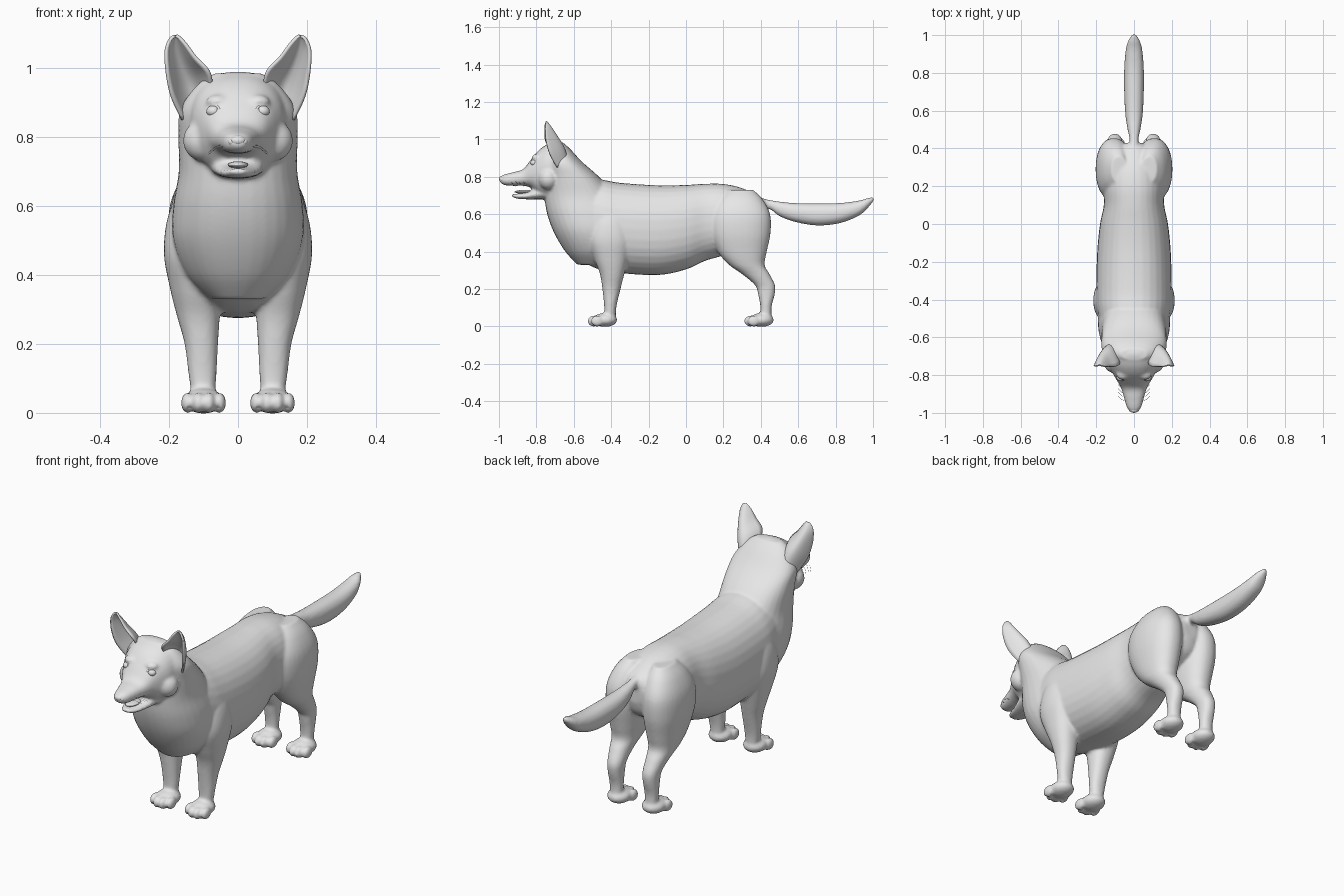
import bpy, bmesh, math
from mathutils import Matrix, Vector

if "Cube" in bpy.data.objects:
    bpy.data.objects.remove(bpy.data.objects["Cube"])

grey = bpy.data.materials.new("light_grey")
grey.diffuse_color = (0.8, 0.8, 0.8, 1)
grey.use_nodes = True
grey.node_tree.nodes["Principled BSDF"].inputs["Base Color"].default_value = grey.diffuse_color


def resample(rows, n=5):
    """Catmull-Rom interpolation of number rows."""
    out = []
    for i in range(len(rows) - 1):
        p0, p1 = rows[max(i - 1, 0)], rows[i]
        p2, p3 = rows[i + 1], rows[min(i + 2, len(rows) - 1)]
        for k in range(n):
            t = k / n
            out.append([0.5 * (2 * b + (c - a) * t + (2 * a - 5 * b + 4 * c - d) * t * t
                               + (3 * b - a - 3 * c + d) * t ** 3)
                        for a, b, c, d in zip(p0, p1, p2, p3)])
    return out + [list(rows[-1])]


def loft(bm, axis, rows, power=0.9, side=1, seg=32):
    """Rows are (position, low, high, x0, x1); a missing x1 means x0 is a half width."""
    rows = [r if len(r) == 5 else (r[0], r[1], r[2], -r[3], r[3]) for r in rows]
    rings = []
    for pos, lo, hi, x0, x1 in resample(rows):
        ring = []
        for i in range(seg):
            a = math.tau * i / seg
            c, s = math.cos(a), math.sin(a)
            x = side * ((x0 + x1) / 2 + (x1 - x0) / 2 * math.copysign(abs(c) ** power, c))
            h = (lo + hi) / 2 + (hi - lo) / 2 * math.copysign(abs(s) ** power, s)
            ring.append(bm.verts.new((x, pos, h) if axis == "Y" else (x, h, pos)))
        rings.append(ring)
    for a, b in zip(rings, rings[1:]):
        for i in range(seg):
            j = (i + 1) % seg
            bm.faces.new((a[i], a[j], b[j], b[i]))
    bm.faces.new(rings[0])
    bm.faces.new(rings[-1])


def ball(bm, centre, radii):
    bmesh.ops.create_uvsphere(bm, u_segments=24, v_segments=14, radius=1,
                              matrix=Matrix.Translation(centre) @ Matrix.Diagonal((*radii, 1)))


def finish(bm, name):
    bmesh.ops.recalc_face_normals(bm, faces=bm.faces[:])
    me = bpy.data.meshes.new(name)
    bm.to_mesh(me)
    bm.free()
    me.materials.append(grey)
    me.polygons.foreach_set("use_smooth", [True] * len(me.polygons))
    ob = bpy.data.objects.new(name, me)
    bpy.context.collection.objects.link(ob)
    return ob


body = bmesh.new()
# torso
loft(body, "Y", [(-.62, .45, .70, .12), (-.55, .35, .79, .17), (-.45, .30, .785, .195),
                 (-.35, .285, .768, .20), (-.15, .275, .755, .195), (0, .305, .757, .18),
                 (.1, .35, .763, .16), (.2, .38, .762, .16), (.3, .42, .74, .14),
                 (.4, .48, .69, .09), (.43, .55, .66, .04)])
# chest and neck
loft(body, "Z", [(.33, -.58, -.38, .08), (.40, -.645, -.30, .15), (.50, -.705, -.30, .188),
                 (.60, -.742, -.32, .188), (.70, -.757, -.38, .172), (.80, -.755, -.465, .173),
                 (.88, -.755, -.555, .168), (.95, -.74, -.62, .12), (.985, -.72, -.66, .07)])
# skull and upper muzzle
loft(body, "Y", [(-.62, .74, .95, .12), (-.68, .70, .99, .14), (-.74, .69, .975, .135),
                 (-.79, .705, .94, .113), (-.83, .742, .892, .09), (-.87, .752, .842, .068),
                 (-.92, .752, .826, .053), (-.97, .756, .813, .038), (-.997, .772, .80, .018)], .85)
# lower jaw
loft(body, "Y", [(-.73, .68, .76, .085), (-.80, .68, .738, .072), (-.85, .68, .718, .057),
                 (-.90, .683, .71, .042), (-.93, .692, .71, .022)])
# tail
loft(body, "Y", [(.36, .62, .70, .03), (.44, .63, .678, .023), (.50, .59, .668, .034),
                 (.58, .56, .66, .046), (.70, .54, .658, .052), (.82, .552, .66, .052),
                 (.92, .59, .672, .044), (.97, .632, .686, .031), (1.004, .672, .692, .01)])
for s in (-1, 1):
    # front leg and shoulder
    loft(body, "Z", [(.02, -.44, -.375, .07, .13), (.10, -.437, -.373, .063, .142),
                     (.20, -.447, -.35, .058, .155), (.28, -.46, -.33, .053, .177),
                     (.36, -.49, -.31, .05, .197), (.46, -.52, -.29, .05, .215),
                     (.56, -.50, -.31, .06, .206), (.64, -.46, -.35, .09, .175)], side=s)
    # hind leg and thigh
    loft(body, "Z", [(.02, .395, .46, .07, .13), (.10, .398, .457, .067, .136),
                     (.17, .386, .474, .064, .139), (.22, .37, .476, .06, .143),
                     (.28, .30, .447, .053, .157), (.33, .23, .42, .04, .172),
                     (.40, .17, .432, .025, .187), (.50, .13, .452, .012, .202),
                     (.60, .13, .45, .012, .198), (.68, .17, .41, .02, .165),
                     (.73, .22, .36, .04, .12)], side=s)
    # paws with four toes
    for heel in (0, .837):
        ball(body, (s * .1, -.433 + heel, .035), (.058, .066, .037))
        for k, dx in enumerate((-.047, -.016, .016, .047)):
            y = -.493 if k in (1, 2) else -.475
            ball(body, (s * .1 + dx, y + heel, .029), (.0185, .034, .03))
    # brow and cheek
    ball(body, (s * .058, -.795, .903), (.035, .03, .02))
    ball(body, (s * .10, -.735, .79), (.06, .055, .06))
body_ob = finish(body, "body")
bpy.context.view_layer.objects.active = body_ob
rm = body_ob.modifiers.new("blend", "REMESH")
rm.mode, rm.voxel_size, rm.use_smooth_shade = "VOXEL", .008, True
sm = body_ob.modifiers.new("soften", "SMOOTH")
sm.factor, sm.iterations = .5, 5
for m in ("blend", "soften"):
    bpy.ops.object.modifier_apply(modifier=m)

# cupped ears: inner edge xyz, outer edge xyz, cup depth
EAR = [(.075, -.72, .94, .16, -.69, .85, .07), (.085, -.75, .99, .192, -.728, .92, .085),
       (.122, -.755, 1.03, .206, -.748, .99, .065), (.15, -.755, 1.068, .209, -.753, 1.05, .035),
       (.168, -.752, 1.088, .198, -.752, 1.082, .014), (.178, -.75, 1.094, .186, -.75, 1.093, .004)]
for s, name in ((-1, "ear_left"), (1, "ear_right")):
    bm = bmesh.new()
    grid = []
    for ax, ay, az, bx, by, bz, depth in resample(EAR, 4):
        row = []
        for i in range(17):
            t = i / 16
            p = Vector((ax, ay, az)).lerp(Vector((bx, by, bz)), t)
            p.y += depth * (1 - (2 * t - 1) ** 2)
            row.append(bm.verts.new((s * p.x, p.y, p.z)))
        grid.append(row)
    for a, b in zip(grid, grid[1:]):
        for i in range(16):
            bm.faces.new((a[i], a[i + 1], b[i + 1], b[i]))
    ear = finish(bm, name)
    mod = ear.modifiers.new("thickness", "SOLIDIFY")
    mod.thickness, mod.offset = .009, 0

    # eye with a raised lid rim
    bm = bmesh.new()
    ball(bm, (s * .071, -.812, .875), (.021, .02, .017))
    finish(bm, name.replace("ear", "eye"))
    bpy.ops.mesh.primitive_torus_add(major_segments=28, minor_segments=8, major_radius=.021,
                                     minor_radius=.0045, location=(s * .071, -.816, .875),
                                     rotation=(math.radians(80), 0, s * math.radians(35)))
    lid = bpy.context.object
    lid.name = name.replace("ear", "eyelid")
    lid.scale = (1, .8, 1)
    lid.data.materials.append(grey)
    bpy.ops.object.shade_smooth()

    # thin whiskers
    cu = bpy.data.curves.new("whiskers", "CURVE")
    cu.dimensions, cu.bevel_depth, cu.bevel_resolution = "3D", .0007, 0
    for k in range(4):
        y, z = -.94 + .02 * k, .775 + .006 * (k % 2)
        sp = cu.splines.new("POLY")
        sp.points.add(2)
        for pt, co in zip(sp.points, ((.035, y, z), (.065, y + .01, z - .008),
                                      (.085, y + .03, z - .025))):
            pt.co = (s * co[0], co[1], co[2], 1)
    cu.materials.append(grey)
    bpy.context.collection.objects.link(bpy.data.objects.new(name.replace("ear", "whiskers"), cu))

# nose pad with rounded nostril wings
bm = bmesh.new()
ball(bm, (0, -.982, .79), (.024, .018, .016))
for s in (-1, 1):
    ball(bm, (s * .017, -.98, .786), (.012, .014, .011))
finish(bm, "nose")

# tongue
bm = bmesh.new()
ball(bm, (0, -.865, .72), (.03, .052, .01))
finish(bm, "tongue")
